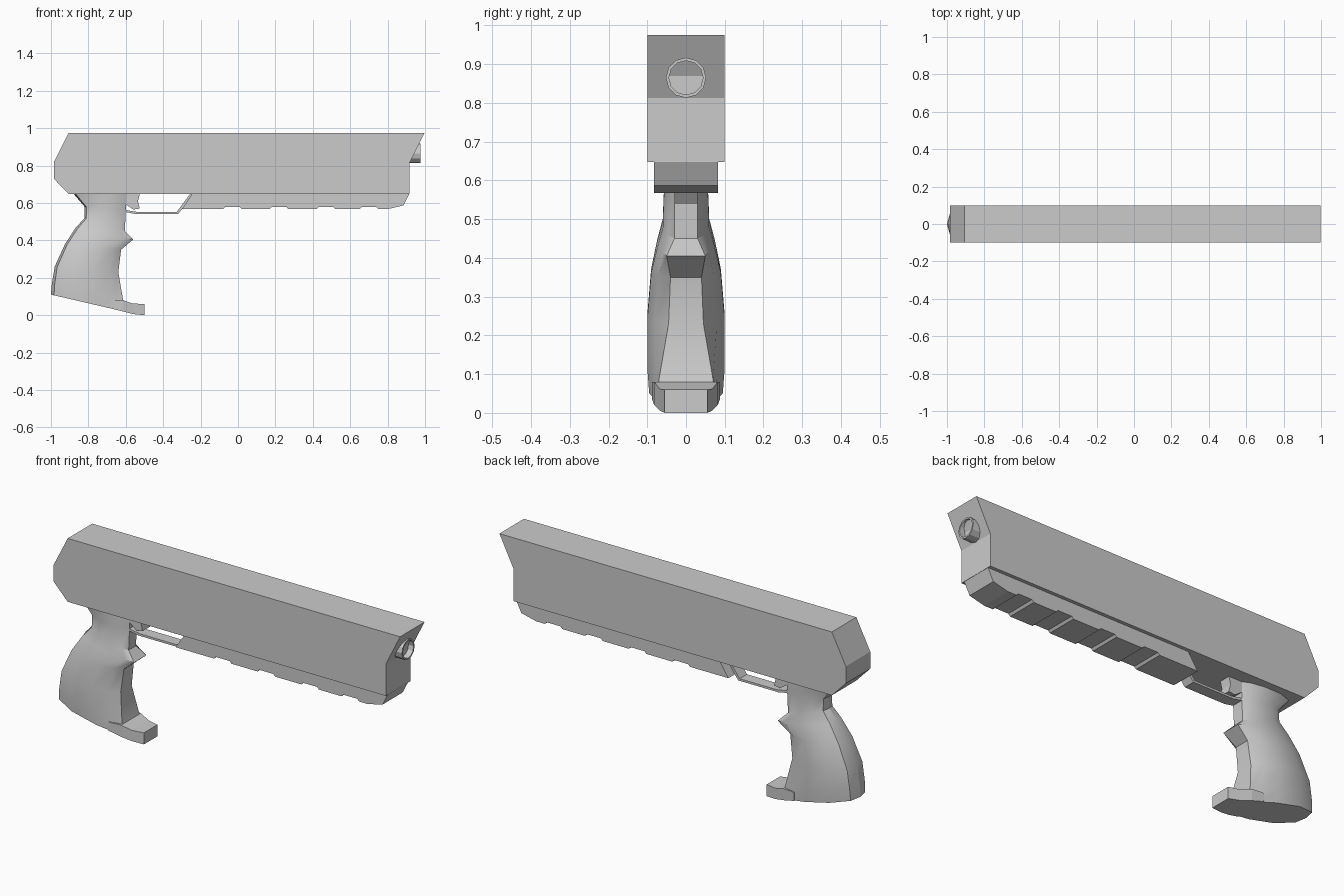
import bpy, bmesh, math


def finish(name, bm):
    bmesh.ops.recalc_face_normals(bm, faces=bm.faces)
    me = bpy.data.meshes.new(name)
    bm.to_mesh(me)
    bm.free()
    ob = bpy.data.objects.new(name, me)
    bpy.context.collection.objects.link(ob)
    return ob


def loft(name, rings):
    """Bridge rings of equal length and cap both ends."""
    bm = bmesh.new()
    vs = [[bm.verts.new(p) for p in r] for r in rings]
    n = len(vs[0])
    for a, b in zip(vs, vs[1:]):
        for i in range(n):
            j = (i + 1) % n
            bm.faces.new((a[i], a[j], b[j], b[i]))
    bm.faces.new(vs[0])
    bm.faces.new(vs[-1])
    return finish(name, bm)


def extrude(name, profile, w):
    """Extrude an x-z profile to a width of 2w across y."""
    return loft(name, [[(x, y, z) for x, z in profile] for y in (-w, w)])


# Main body
extrude("body", [(-0.905, 0.975), (0.998, 0.975), (0.917, 0.813), (0.917, 0.647),
                 (-0.905, 0.647), (-0.985, 0.73), (-0.985, 0.818)], 0.1)

# Accessory rail with shallow slots across its underside
rail = [(-0.245, 0.65), (-0.3, 0.567)]
for c in (-0.03, 0.22, 0.47, 0.7):
    rail += [(c - 0.05, 0.567), (c - 0.04, 0.578), (c + 0.04, 0.578), (c + 0.05, 0.567)]
rail += [(0.8, 0.567), (0.885, 0.587), (0.917, 0.65)]
extrude("rail", rail, 0.082)

# Hollow muzzle
loft("muzzle", [[(x, r * math.cos(a), 0.865 + r * math.sin(a))
                 for a in (math.tau * i / 12 for i in range(12))]
                for x, r in ((0.88, 0.052), (0.975, 0.052), (0.975, 0.044), (0.945, 0.044))])

# Trigger guard strip and trigger
extrude("trigger_guard", [(-0.62, 0.555), (-0.55, 0.541), (-0.32, 0.541), (-0.235, 0.65),
                          (-0.255, 0.65), (-0.328, 0.552), (-0.54, 0.552), (-0.62, 0.566)], 0.03)
extrude("trigger", [(-0.61, 0.65), (-0.525, 0.65), (-0.535, 0.61), (-0.525, 0.57),
                    (-0.56, 0.565), (-0.61, 0.6)], 0.03)


# Grip: rings given as back x, back z, front x, front z, half width, front half width
def grip_ring(xb, zb, xf, zf, w, wf):
    L = xf - xb
    half = [(0.04, 0.62 * w), (0.28, w), (0.62, w), (0.86, max(0.8 * w, wf)), (1, wf)]
    pts = [(0, 0)] + half + [(1, 0)] + [(t, -y) for t, y in reversed(half)]
    return [(xb + L * t, y, zb + (zf - zb) * t) for t, y in pts]


grip = loft("grip", [grip_ring(*r) for r in (
    (-0.88, 0.65, -0.6, 0.65, 0.06, 0.03),
    (-0.82, 0.58, -0.6, 0.56, 0.057, 0.03),
    (-0.82, 0.52, -0.605, 0.45, 0.06, 0.03),
    (-0.87, 0.465, -0.56, 0.405, 0.074, 0.05),
    (-0.925, 0.38, -0.625, 0.35, 0.09, 0.04),
    (-0.98, 0.26, -0.64, 0.23, 0.1, 0.045),
    (-0.995, 0.17, -0.615, 0.085, 0.1, 0.07),
    (-1.0, 0.11, -0.59, 0.015, 0.095, 0.07))])
bpy.context.view_layer.objects.active = grip
grip.select_set(True)
bpy.ops.object.shade_smooth_by_angle(angle=math.radians(25))

# Forward toe at the foot of the grip
loft("grip_toe", [[(x, -w, lo), (x, w, lo), (x, w, hi), (x, -w, hi)] for x, w, lo, hi in (
    (-0.68, 0.088, 0.036, 0.08), (-0.615, 0.082, 0.02, 0.08),
    (-0.56, 0.068, 0.006, 0.062), (-0.5, 0.055, 0.0, 0.06))])
